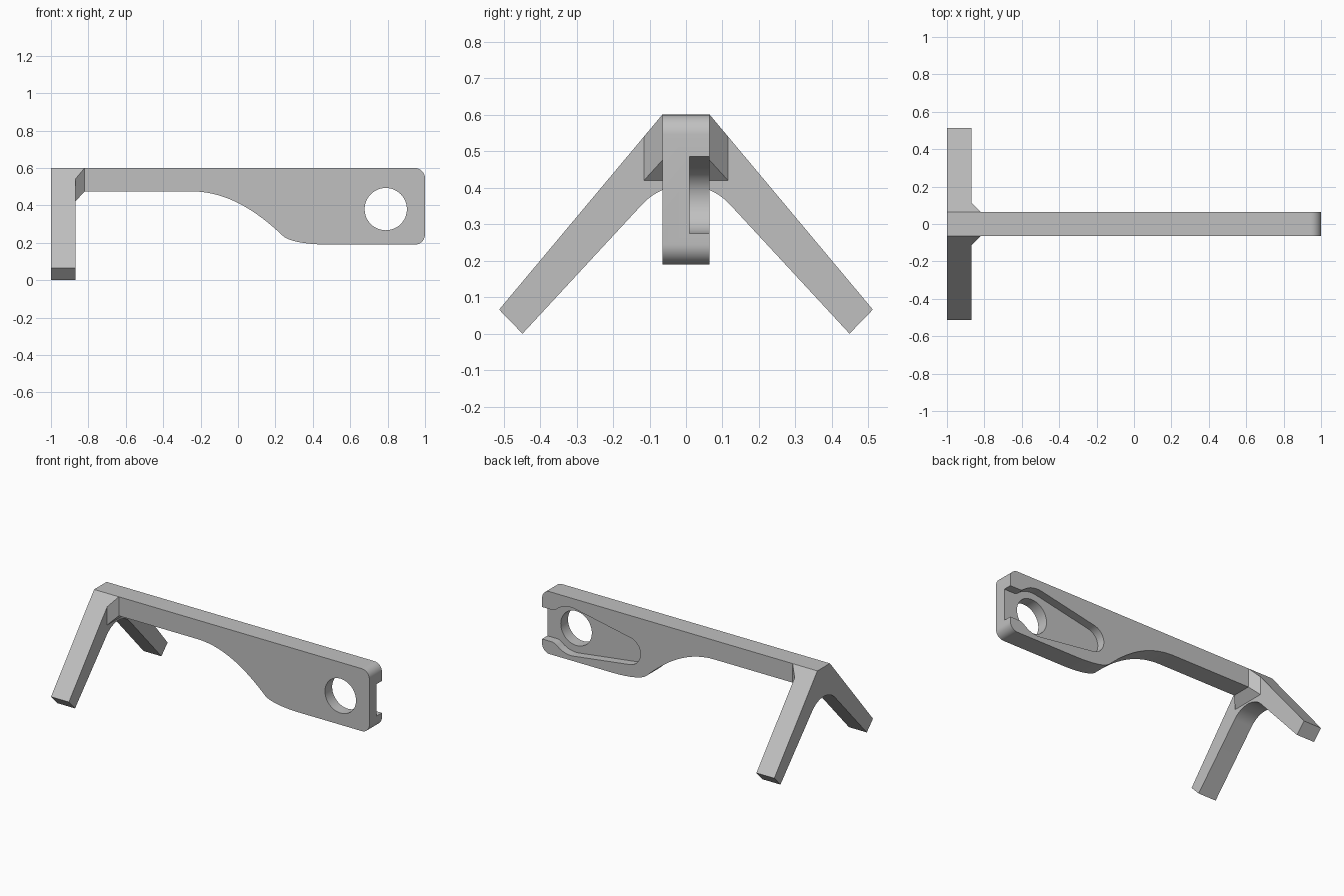
import bpy, bmesh
from math import sin, cos, pi, sqrt, atan2, asin, radians
from mathutils import Vector
from mathutils.geometry import interpolate_bezier

default = bpy.data.objects.get("Cube")
if default:
    bpy.data.objects.remove(default, do_unlink=True)

grey = bpy.data.materials.new("light grey")
grey.use_nodes = True
colour = (0.53, 0.53, 0.53, 1)
grey.diffuse_color = colour
grey.node_tree.nodes["Principled BSDF"].inputs["Base Color"].default_value = colour


def arc(cx, cz, r, start, end, steps=16):
    """Points along an arc, angles in radians."""
    angles = [start + (end - start) * i / steps for i in range(steps + 1)]
    return [(cx + r * cos(a), cz + r * sin(a)) for a in angles]


def bezier(*points, steps=20):
    knots = [Vector((x, z, 0)) for x, z in points]
    return [(p.x, p.y) for p in interpolate_bezier(*knots, steps)]


def add_object(name, bm):
    bmesh.ops.remove_doubles(bm, verts=bm.verts, dist=0.0005)
    bmesh.ops.recalc_face_normals(bm, faces=bm.faces)
    mesh = bpy.data.meshes.new(name)
    bm.to_mesh(mesh)
    bm.free()
    mesh.materials.append(grey)
    obj = bpy.data.objects.new(name, mesh)
    bpy.context.collection.objects.link(obj)
    return obj


def prism(name, outline, low, high, axis):
    """Extrude a closed outline along x (outline in yz) or y (outline in xz)."""
    bm = bmesh.new()
    place = (lambda a, b: (low, a, b)) if axis == "x" else (lambda a, b: (a, low, b))
    face = bm.faces.new([bm.verts.new(place(a, b)) for a, b in outline])
    grown = bmesh.ops.extrude_face_region(bm, geom=[face])["geom"]
    shift = (high - low, 0, 0) if axis == "x" else (0, high - low, 0)
    moved = [g for g in grown if isinstance(g, bmesh.types.BMVert)]
    bmesh.ops.translate(bm, verts=moved, vec=shift)
    return add_object(name, bm)


def cut(target, cutter):
    cutter.hide_render = True
    mod = target.modifiers.new("cut", "BOOLEAN")
    mod.operation = "DIFFERENCE"
    mod.solver = "EXACT"
    mod.object = cutter
    bpy.context.view_layer.objects.active = target
    bpy.ops.object.modifier_apply(modifier=mod.name)
    bpy.data.objects.remove(cutter, do_unlink=True)


half = 0.065          # half thickness of the bar
top = 0.6
join_x, leg_x = -0.82, -0.87

# Bar: slim beam swelling into a deep rounded plate
corner = 0.055
bar_outline = [(join_x, top), (join_x, 0.475)]
bar_outline += bezier((-0.25, 0.475), (-0.06, 0.475), (0.10, 0.37), (0.24, 0.237))
bar_outline += bezier((0.24, 0.237), (0.28, 0.20), (0.40, 0.19), (0.50, 0.19))[1:]
bar_outline += arc(1 - corner, 0.19 + corner, corner, -pi / 2, 0, 10)
bar_outline += arc(1 - corner, top - corner, corner, 0, pi / 2, 10)
bar = prism("bar", bar_outline, -half, half, "y")

# Pocket in the back: open notch, bulge around the hole, tapering rounded tail
hx, hz, bulge = 0.79, 0.38, 0.158
tail_x, tail_z, tail = 0.375, 0.366, 0.09
notch, fillet = 0.105, 0.06
reach = bulge + fillet
rise = notch + fillet
run = sqrt(reach ** 2 - rise ** 2)
meet = atan2(rise, run)
tilt = asin((bulge - tail) / (hx - tail_x))
lean = atan2(hz - tail_z, hx - tail_x)
upper = pi / 2 + tilt + lean
lower = 3 * pi / 2 - tilt + lean
pocket = [(1.1, hz + notch)]
pocket += arc(hx + run, hz + rise, fillet, -pi / 2, meet - pi, 8)
pocket += arc(hx, hz, bulge, meet, upper)[1:]
pocket += arc(tail_x, tail_z, tail, upper, lower, 20)
pocket += arc(hx, hz, bulge, lower, 2 * pi - meet)
pocket += arc(hx + run, hz - rise, fillet, pi - meet, pi / 2, 8)[1:]
pocket += [(1.1, hz - notch)]
cut(bar, prism("pocket_cutter", pocket, 0.01, 0.2, "y"))

# Round through hole
hole = arc(hx, hz, 0.113, 0, 2 * pi, 48)[:-1]
cut(bar, prism("hole_cutter", hole, -0.3, 0.3, "y"))

# Splayed legs joined by a rounded arch
right_leg = [(-half, top), (-0.512, 0.066), (-0.448, 0)]
left_leg = [(-y, z) for y, z in reversed(right_leg)]
arch = arc(0, 0.244, 0.163, radians(42.7), radians(137.3), 20)
legs = prism("legs", right_leg + arch[::-1] + left_leg, -1, leg_x, "x")

# Corner brace between legs and bar
bm = bmesh.new()
for s in (-1, 1):
    for p in ((leg_x, 0.115, 0.42), (leg_x, 0.115, 0.54), (leg_x, half, top),
              (join_x, half, top), (join_x, half, 0.475)):
        bm.verts.new((p[0], s * p[1], p[2]))
bmesh.ops.convex_hull(bm, input=bm.verts)
brace = add_object("corner_brace", bm)

# Smooth the curves, keep the edges crisp
bpy.ops.object.select_all(action="DESELECT")
for obj in (bar, legs, brace):
    obj.select_set(True)
bpy.context.view_layer.objects.active = bar
bpy.ops.object.shade_smooth_by_angle(angle=radians(25))
